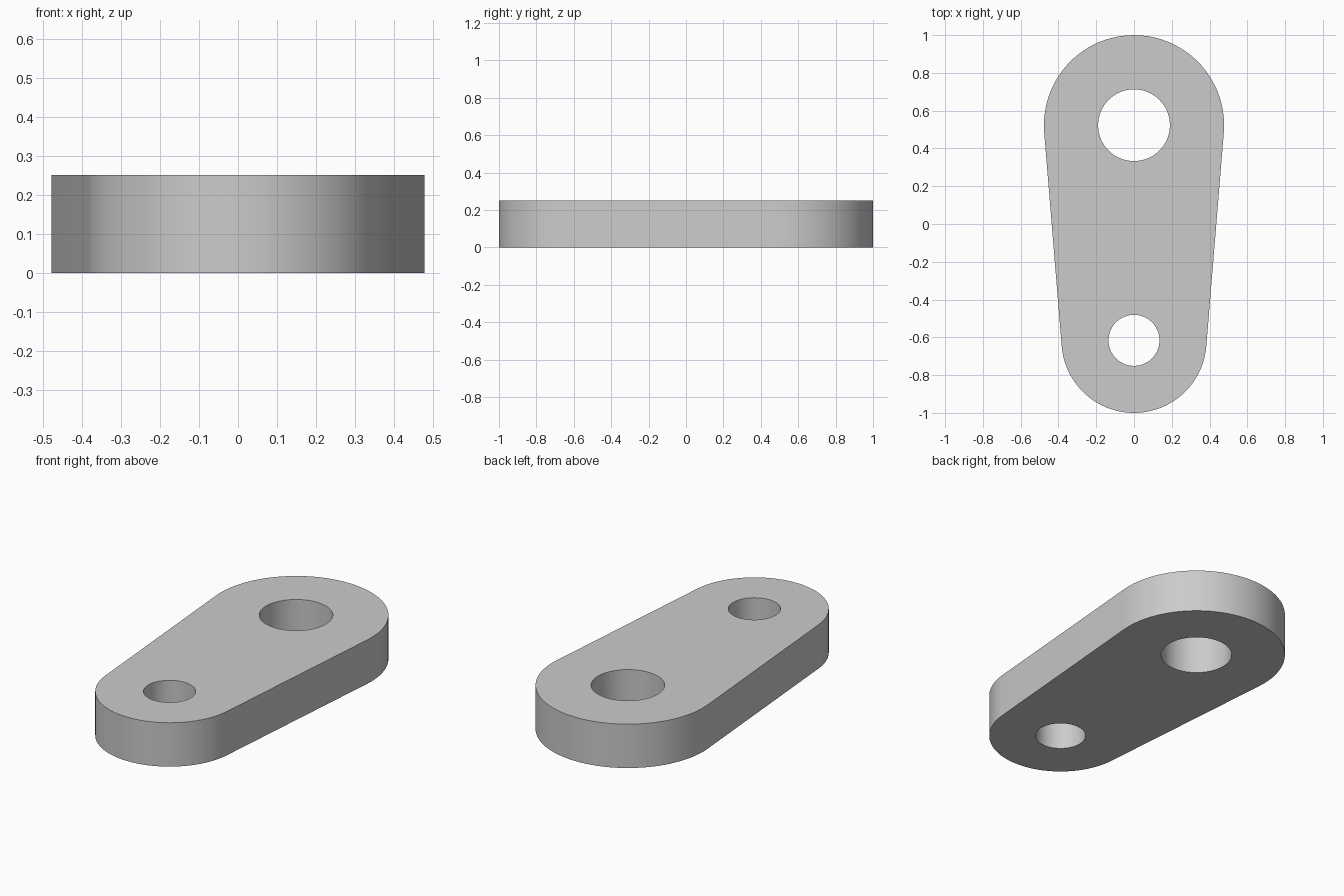
import bpy
import bmesh
from math import asin, cos, sin, pi

cube = bpy.data.objects.get("Cube")
if cube:
    bpy.data.objects.remove(cube, do_unlink=True)

THICKNESS = 0.25
BIG_Y, BIG_R, BIG_HOLE = 0.523, 0.477, 0.19
SMALL_Y, SMALL_R, SMALL_HOLE = -0.616, 0.384, 0.135


def arc(cy, radius, start, end, steps):
    """Points along an arc centred on x = 0, both ends included."""
    angles = [start + (end - start) * i / steps for i in range(steps + 1)]
    return [(radius * cos(a), cy + radius * sin(a), 0) for a in angles]


def add_loop(bm, points):
    verts = [bm.verts.new(p) for p in points]
    return [bm.edges.new((v, verts[i - 1])) for i, v in enumerate(verts)]


# Grey metal
metal = bpy.data.materials.new("grey_metal")
metal.use_nodes = True
colour = (0.6, 0.6, 0.6, 1)
metal.diffuse_color = colour
metal.node_tree.nodes["Principled BSDF"].inputs["Base Color"].default_value = colour

# Outline: two round ends joined by their common tangents
tilt = asin((BIG_R - SMALL_R) / (BIG_Y - SMALL_Y))
outline = arc(BIG_Y, BIG_R, -tilt, pi + tilt, 40)
outline += arc(SMALL_Y, SMALL_R, pi + tilt, 2 * pi - tilt, 40)

bm = bmesh.new()
edges = add_loop(bm, outline)

# Pin holes
for cy, radius in ((BIG_Y, BIG_HOLE), (SMALL_Y, SMALL_HOLE)):
    edges += add_loop(bm, arc(cy, radius, 0, 2 * pi, 64)[:-1])

# Plate with thickness
bmesh.ops.triangle_fill(bm, edges=edges, use_beauty=True, use_dissolve=False, normal=(0, 0, 1))
top = bmesh.ops.extrude_face_region(bm, geom=bm.faces[:], use_keep_orig=True)
top_verts = [g for g in top["geom"] if isinstance(g, bmesh.types.BMVert)]
bmesh.ops.translate(bm, verts=top_verts, vec=(0, 0, THICKNESS))
bmesh.ops.recalc_face_normals(bm, faces=bm.faces[:])

mesh = bpy.data.meshes.new("link_plate")
bm.to_mesh(mesh)
bm.free()
mesh.materials.append(metal)
plate = bpy.data.objects.new("link_plate", mesh)
bpy.context.collection.objects.link(plate)

# Smooth walls, crisp rims
bpy.ops.object.select_all(action="DESELECT")
plate.select_set(True)
bpy.context.view_layer.objects.active = plate
bpy.ops.object.shade_smooth_by_angle(angle=pi / 6)
